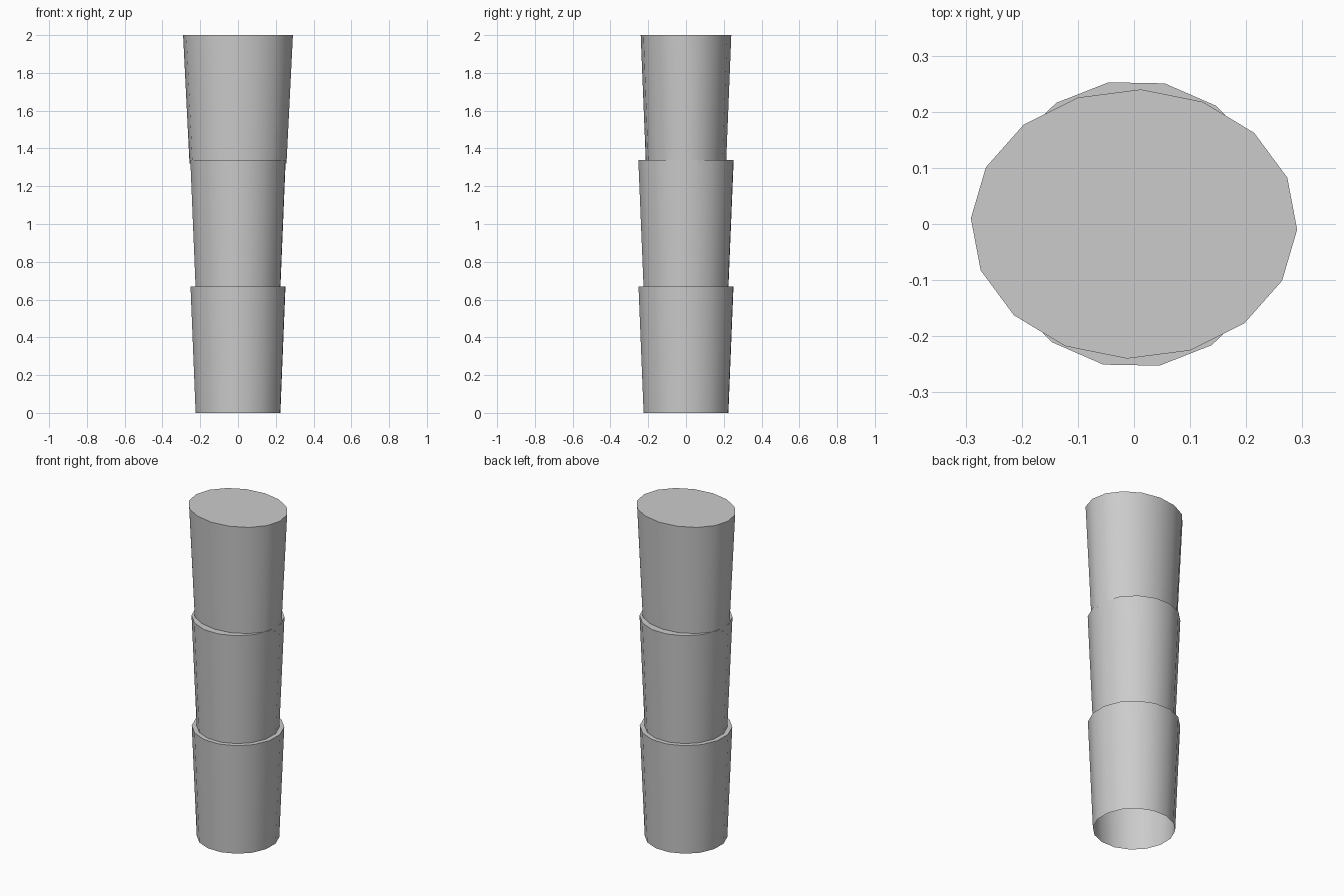
import bpy, bmesh, math

if "Cube" in bpy.data.objects:
    bpy.data.objects.remove(bpy.data.objects["Cube"])

SIDES = 16


def segment(name, z0, z1, base, top, turn):
    """Flared 16-sided sleeve, open below and capped on top."""
    bm = bmesh.new()
    rings = []
    for z, (rx, ry) in ((z0, base), (z1, top)):
        ring = []
        for i in range(SIDES):
            a = math.radians(turn) + math.tau * i / SIDES
            ring.append(bm.verts.new((rx * math.cos(a), ry * math.sin(a), z)))
        rings.append(ring)
    low, high = rings
    for i in range(SIDES):
        j = (i + 1) % SIDES
        bm.faces.new((low[i], low[j], high[j], high[i]))
    bm.faces.new(high)
    mesh = bpy.data.meshes.new(name)
    bm.to_mesh(mesh)
    bm.free()
    obj = bpy.data.objects.new(name, mesh)
    bpy.context.collection.objects.link(obj)
    # Smooth sides, crisp rim
    bpy.ops.object.select_all(action='DESELECT')
    obj.select_set(True)
    bpy.context.view_layer.objects.active = obj
    bpy.ops.object.shade_smooth_by_angle(angle=math.radians(40))


# Two round sleeves and a wider oval one, stacked
segment("lower_segment", 0.0, 0.67, (0.228, 0.228), (0.2555, 0.2555), 10.2)
segment("middle_segment", 0.66, 1.34, (0.228, 0.228), (0.2565, 0.2565), 10.2)
segment("upper_segment", 1.32, 2.0, (0.257, 0.2125), (0.291, 0.24), -2.4)
